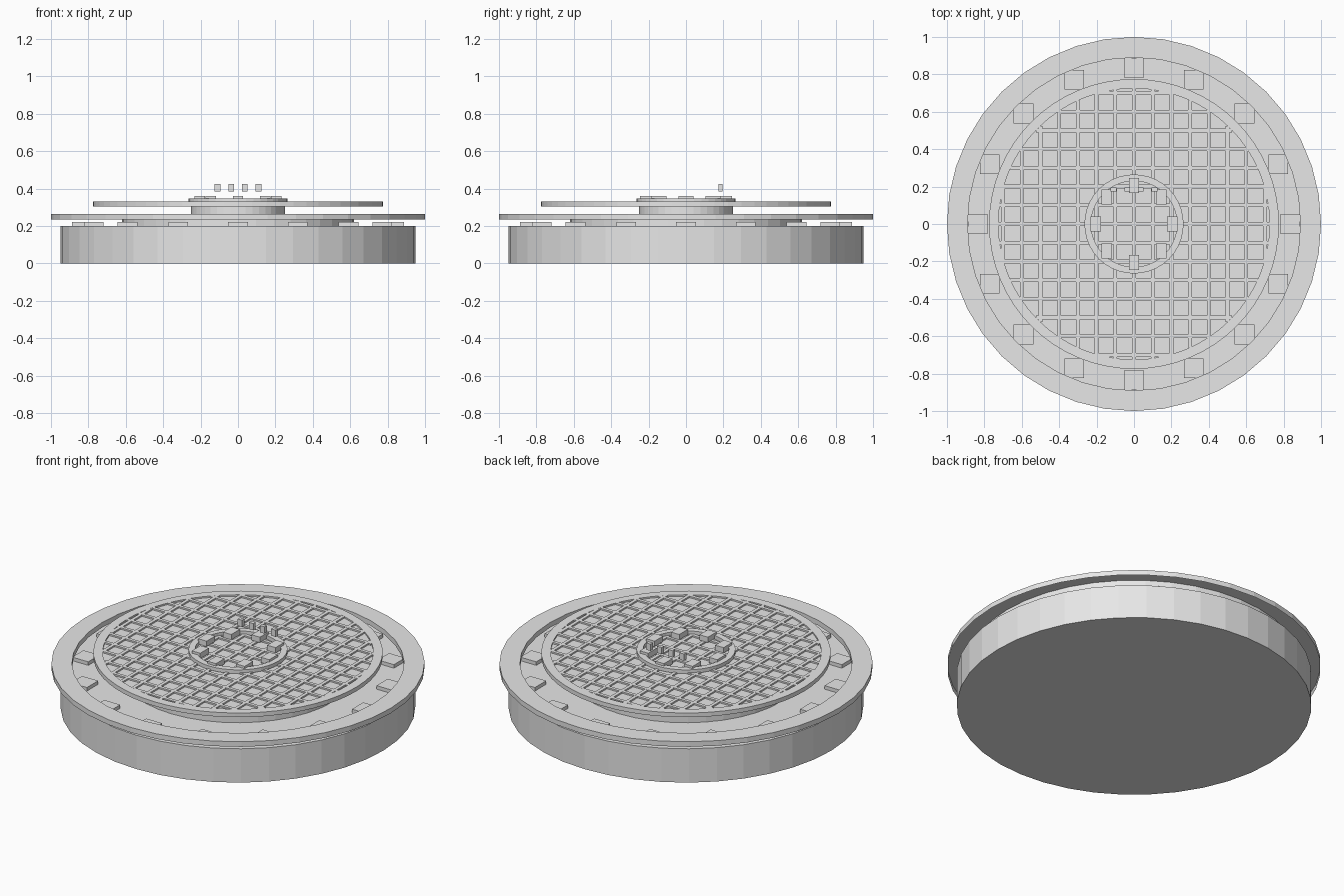
import bpy
import bmesh
from math import cos, sin, sqrt, tau

if "Cube" in bpy.data.objects:
    bpy.data.objects.remove(bpy.data.objects["Cube"])

metal = bpy.data.materials.new("grey_metal")
metal.use_nodes = True
metal.diffuse_color = (0.8, 0.8, 0.8, 1)
metal.node_tree.nodes["Principled BSDF"].inputs["Base Color"].default_value = (0.8, 0.8, 0.8, 1)


def finish(name, bm):
    mesh = bpy.data.meshes.new(name)
    bm.to_mesh(mesh)
    bm.free()
    mesh.materials.append(metal)
    obj = bpy.data.objects.new(name, mesh)
    bpy.context.collection.objects.link(obj)


def lathe(name, profile, sides):
    """Spin an (r, z) profile, listed so its faces point outward."""
    bm = bmesh.new()
    rows = []
    for r, z in profile:
        if r == 0:
            rows.append([bm.verts.new((0, 0, z))] * sides)
        else:
            rows.append([bm.verts.new((r * cos(tau * i / sides), r * sin(tau * i / sides), z))
                         for i in range(sides)])
    for low, high in zip(rows, rows[1:]):
        for i in range(sides):
            j = (i + 1) % sides
            corners = dict.fromkeys((low[i], low[j], high[j], high[i]))
            bm.faces.new(list(corners))
    finish(name, bm)


def add_box(bm, center, size):
    cube = bmesh.ops.create_cube(bm, size=1)["verts"]
    bmesh.ops.scale(bm, vec=size, verts=cube)
    bmesh.ops.translate(bm, vec=center, verts=cube)


def box_circle(name, count, radius, z, size):
    """Ring of blocks that all keep the same orientation."""
    bm = bmesh.new()
    for i in range(count):
        a = tau * i / count
        add_box(bm, (radius * cos(a), radius * sin(a), z), size)
    finish(name, bm)


# Solid base with a stepped pedestal carrying the cover
lathe("base", [(0, 0), (0.95, 0), (0.95, 0.2), (0, 0.2)], 40)
lathe("pedestal", [(0.62, 0.2), (0.62, 0.235), (0.25, 0.235), (0.25, 0.306)], 40)

# Outer frame, open underneath
lathe("outer_frame", [(1, 0.235), (1, 0.265), (0.89, 0.265), (0.89, 0.235)], 40)
box_circle("frame_lugs", 16, 0.835, 0.21, (0.105, 0.105, 0.022))

# Cover plate with a raised rim
lathe("cover_plate", [(0, 0.305), (0.775, 0.305), (0.775, 0.33),
                      (0.725, 0.33), (0.725, 0.321), (0, 0.321)], 64)

# Crossed tread ribs trimmed to the rim
bm = bmesh.new()
pitch = 0.1
for i in range(-7, 8):
    offset = i * pitch
    length = 2 * sqrt(0.725 ** 2 - offset ** 2)
    add_box(bm, (0, offset, 0.325), (length, 0.02, 0.01))
    add_box(bm, (offset, 0, 0.3248), (0.02, length, 0.01))
finish("tread_ribs", bm)

# Centre hub ring, its lugs and the row of pegs
lathe("hub_ring", [(0.265, 0.325), (0.265, 0.347), (0.23, 0.347), (0.23, 0.325)], 40)
box_circle("hub_lugs", 8, 0.205, 0.345, (0.055, 0.08, 0.032))

bm = bmesh.new()
for i in range(4):
    add_box(bm, ((i - 1.5) * 0.073, 0.185, 0.405), (0.03, 0.022, 0.04))
finish("hub_pegs", bm)
